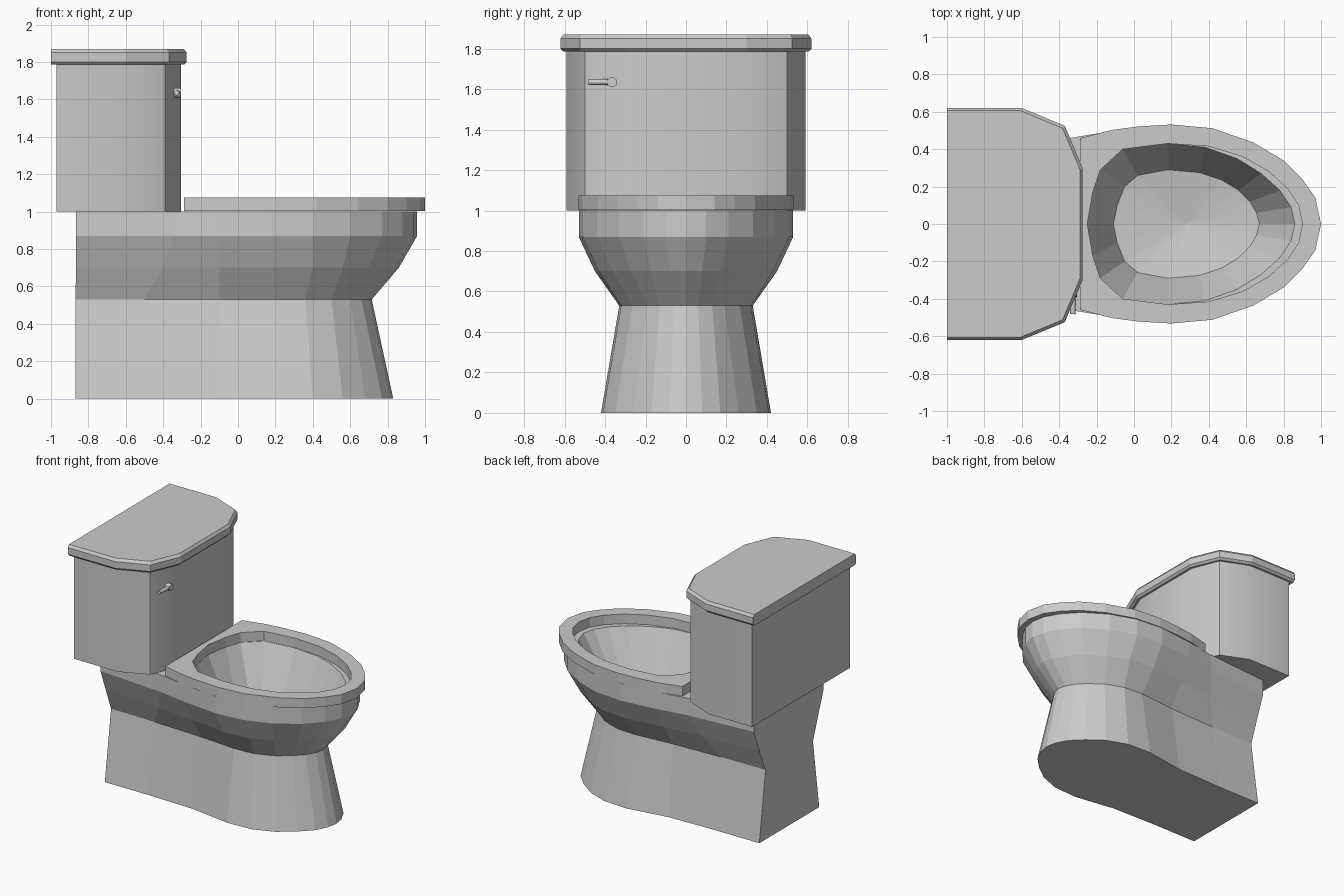
import bpy, bmesh, math
from mathutils import Vector

if "Cube" in bpy.data.objects:
    bpy.data.objects.remove(bpy.data.objects["Cube"])


def loft(name, sections, cap=True, tip=None):
    """Skin stacked (half_outline, z) rings, mirrored in y. cap=False closes the skin on itself."""
    bm = bmesh.new()
    rings = []
    for half, z in sections:
        pts = [(x, -y) for x, y in half] + [(x, y) for x, y in half[-2:0:-1]]
        rings.append([bm.verts.new((x, y, z)) for x, y in pts])
    n = len(rings[0])
    pairs = list(zip(rings, rings[1:]))
    if not cap:
        pairs.append((rings[-1], rings[0]))
    for a, b in pairs:
        for i in range(n):
            j = (i + 1) % n
            bm.faces.new((a[i], a[j], b[j], b[i]))
    if cap:
        bm.faces.new(rings[0][::-1])
        if tip:
            centre = bm.verts.new(tip)
            for i in range(n):
                bm.faces.new((rings[-1][i], rings[-1][(i + 1) % n], centre))
        else:
            bm.faces.new(rings[-1])
    bmesh.ops.recalc_face_normals(bm, faces=bm.faces)
    mesh = bpy.data.meshes.new(name)
    bm.to_mesh(mesh)
    bm.free()
    ob = bpy.data.objects.new(name, mesh)
    bpy.context.collection.objects.link(ob)
    return ob


def smooth(ob, degrees):
    bpy.ops.object.select_all(action='DESELECT')
    ob.select_set(True)
    bpy.context.view_layer.objects.active = ob
    bpy.ops.object.shade_smooth_by_angle(angle=math.radians(degrees))


def rod(name, a, b, r):
    a, b = Vector(a), Vector(b)
    bpy.ops.mesh.primitive_cylinder_add(vertices=12, radius=r, depth=(b - a).length,
                                        location=(a + b) / 2)
    ob = bpy.context.object
    ob.name = name
    ob.rotation_euler = (b - a).to_track_quat('Z', 'Y').to_euler()
    smooth(ob, 40)


# Pedestal and bowl: outside from floor to rim, then down the inside
foot = [(-.87, 0), (-.87, .36), (-.5, .36), (-.12, .37), (.2, .42), (.4, .41),
        (.56, .35), (.68, .26), (.77, .17), (.815, .08), (.83, 0)]
neck = [(-.87, 0), (-.87, .285), (-.5, .29), (-.1, .305), (.2, .33), (.36, .32),
        (.5, .265), (.6, .19), (.66, .13), (.7, .06), (.715, 0)]
belly = [(-.865, 0), (-.865, .355), (-.4, .38), (-.1, .41), (.19, .45), (.4, .43),
         (.56, .36), (.7, .27), (.79, .17), (.845, .08), (.86, 0)]
rim = [(-.865, 0), (-.865, .42), (-.34, .46), (-.1, .5), (.18, .53), (.4, .51),
       (.6, .44), (.77, .33), (.88, .21), (.94, .1), (.958, 0)]
opening = [(-.25, 0), (-.22, .17), (-.18, .29), (-.06, .4), (.18, .43), (.38, .41),
           (.55, .35), (.68, .27), (.78, .18), (.84, .09), (.86, 0)]
basin = [(-.11, 0), (-.09, .1), (-.05, .2), (.02, .26), (.18, .29), (.35, .275),
         (.47, .235), (.56, .18), (.62, .12), (.655, .06), (.67, 0)]
loft("bowl", [(foot, 0), (neck, .53), (belly, .7), (rim, .87), (rim, 1.0),
              (opening, 1.0), (basin, .68)], tip=(.28, 0, .63))

# Seat ring
seat_outer = [(-.29, 0), (-.29, .458), (-.12, .503), (.03, .522), (.2, .532), (.42, .512),
              (.64, .435), (.8, .34), (.9, .24), (.97, .14), (1.0, 0)]
seat_hole = opening[:5] + [(.4, .415), (.58, .36), (.72, .28), (.82, .19), (.88, .1), (.9, 0)]
loft("seat", [(seat_outer, 1.002), (seat_outer, 1.075),
              (seat_hole, 1.075), (seat_hole, 1.002)], cap=False)

# Tank
tank = [(-.97, 0), (-.97, .59), (-.6, .59), (-.39, .5), (-.305, .29), (-.305, 0)]
smooth(loft("tank", [(tank, 1.0), (tank, 1.79)]), 30)

# Tank lid with chamfered edges on the front and sides
lid = [(-1, 0), (-1, .62), (-.6, .62), (-.37, .525), (-.275, .3), (-.275, 0)]
lid_small = [(-1 + (x + 1) * .98, y * .977) for x, y in lid]
loft("tank_lid", [(lid_small, 1.785), (lid, 1.8), (lid, 1.85), (lid_small, 1.87)])

# Flush handle
rod("handle_stem", (-.36, -.365, 1.635), (-.305, -.365, 1.635), .025)
rod("handle_lever", (-.322, -.365, 1.635), (-.328, -.482, 1.635), .014)
